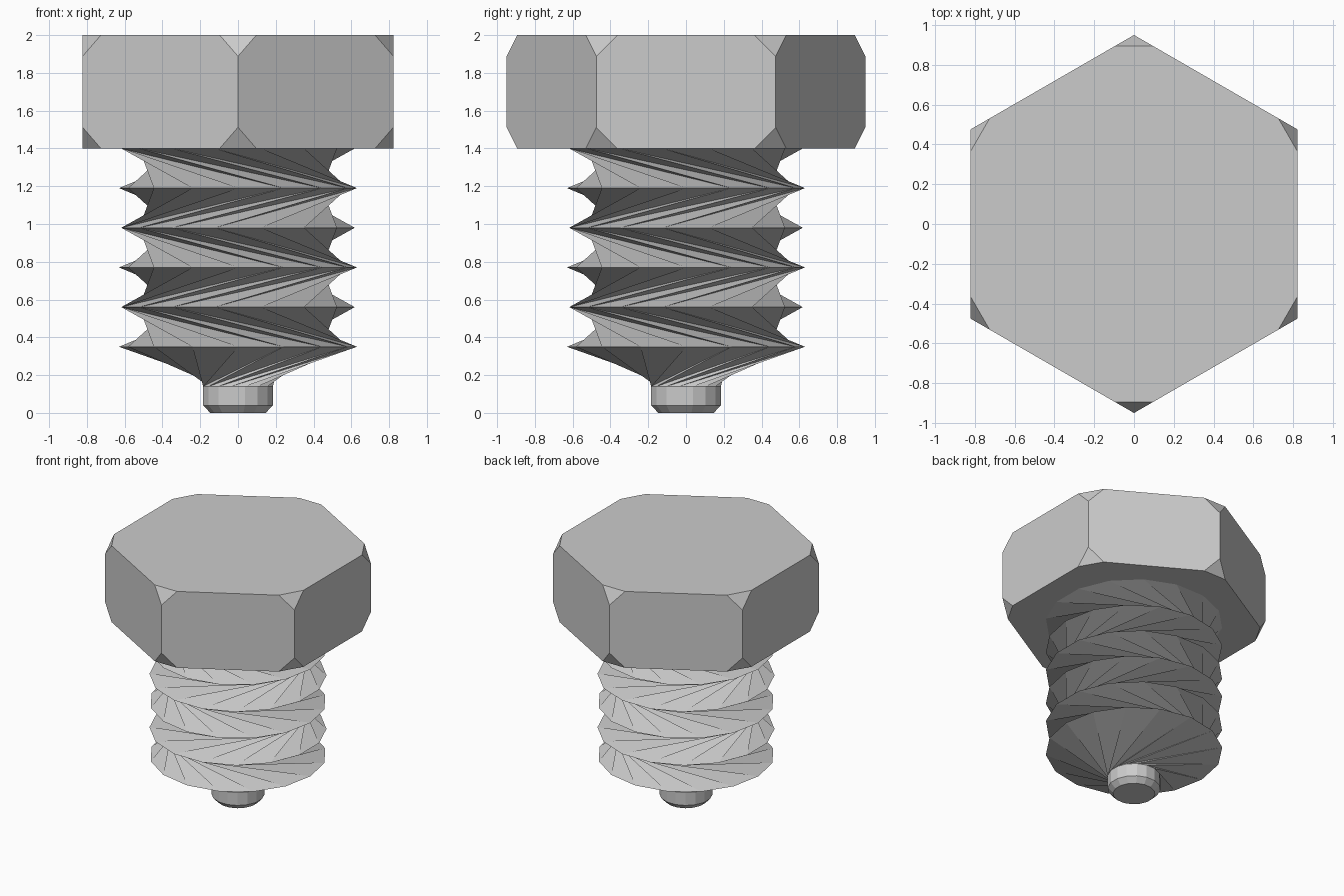
import bpy, bmesh, math

if "Cube" in bpy.data.objects:
    bpy.data.objects.remove(bpy.data.objects["Cube"])


def finish(bm, name):
    bmesh.ops.recalc_face_normals(bm, faces=bm.faces)
    mesh = bpy.data.meshes.new(name)
    bm.to_mesh(mesh)
    bm.free()
    obj = bpy.data.objects.new(name, mesh)
    bpy.context.collection.objects.link(obj)
    return obj


# Hexagonal head with clipped corners
bm = bmesh.new()
rings = []
for z in (1.4, 2.0):
    rings.append([bm.verts.new((0.95 * math.sin(i * math.pi / 3),
                                0.95 * math.cos(i * math.pi / 3), z)) for i in range(6)])
bm.faces.new(rings[0])
bm.faces.new(rings[1])
for i in range(6):
    j = (i + 1) % 6
    bm.faces.new((rings[0][i], rings[0][j], rings[1][j], rings[1][i]))
bmesh.ops.bevel(bm, geom=bm.verts[:], offset=0.112, segments=1, affect='VERTICES')
finish(bm, "hex_head")

# Threaded shank: 16-sided rings twisted back and forth, ending in a small tip
N = 16
STEP = 2 * math.pi / N
TWIST = 3.5 * STEP
# (height, radius, rotation)
profile = [(1.40, 0.63, -TWIST), (1.19, 0.63, 0), (0.98, 0.63, -TWIST),
           (0.77, 0.63, 0), (0.56, 0.63, -TWIST), (0.35, 0.63, 0),
           (0.14, 0.188, -TWIST), (0.04, 0.188, -TWIST), (0.0, 0.15, -TWIST)]
bm = bmesh.new()
rings = [[bm.verts.new((r * math.cos(i * STEP + a), r * math.sin(i * STEP + a), z))
          for i in range(N)] for z, r, a in profile]
bm.faces.new(rings[0])
bm.faces.new(rings[-1])
for k, (up, low) in enumerate(zip(rings, rings[1:])):
    swing = profile[k + 1][2] - profile[k][2]
    for i in range(N):
        j = (i + 1) % N
        if swing > 0:      # split along the longer diagonal
            tris = ((up[i], low[i], low[j]), (up[i], low[j], up[j]))
        elif swing < 0:
            tris = ((up[i], low[i], up[j]), (low[i], low[j], up[j]))
        else:
            tris = ((up[i], low[i], low[j], up[j]),)
        for t in tris:
            bm.faces.new(t)
finish(bm, "threaded_shank")
